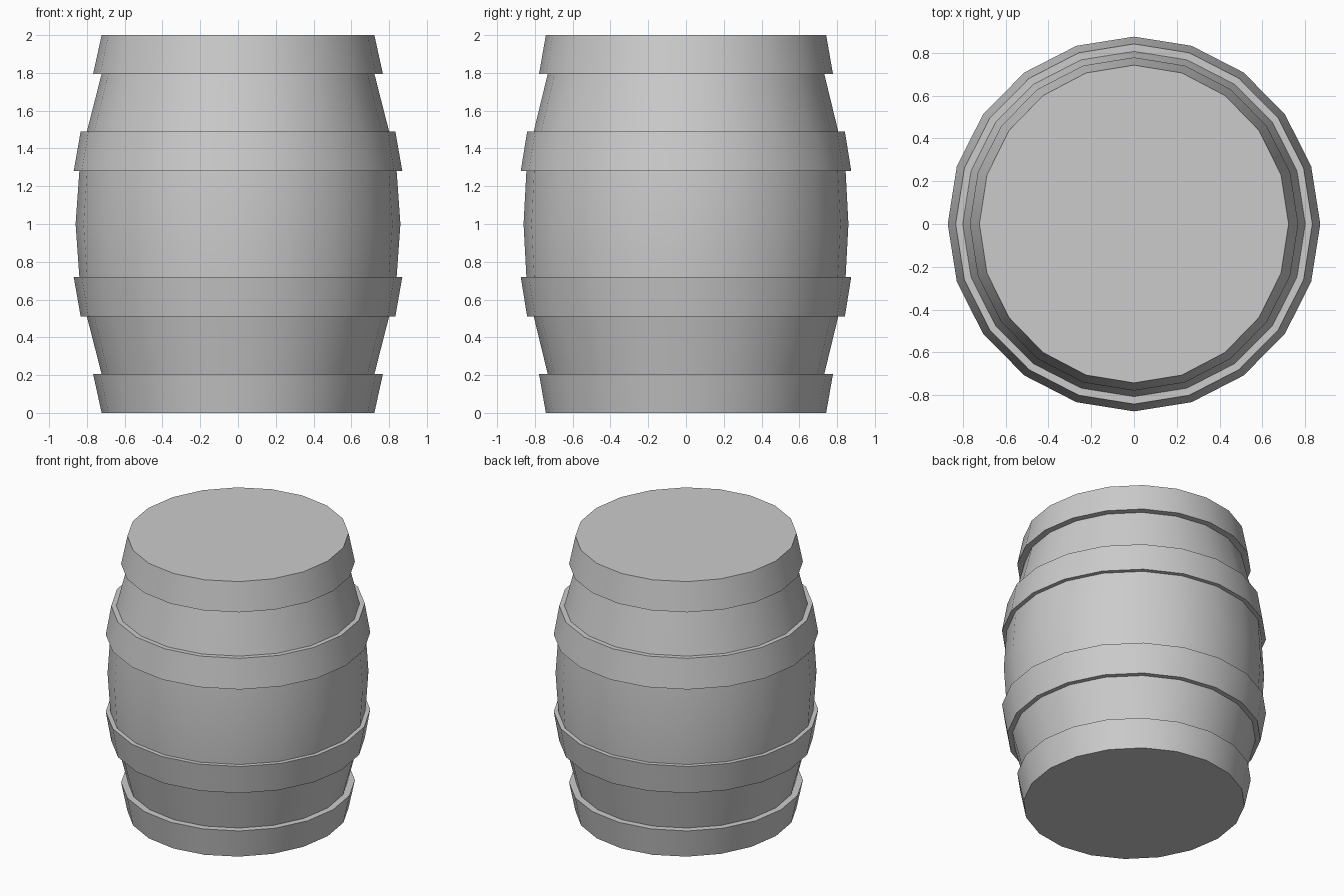
import bpy, bmesh, math

if "Cube" in bpy.data.objects:
    bpy.data.objects.remove(bpy.data.objects["Cube"])

SIDES = 20

# Upper half profile from the belly to the rim: (x radius, y radius, z)
upper = [
    (0.84, 0.845, 1.28), (0.87, 0.875, 1.28),   # middle hoop, underside
    (0.833, 0.841, 1.49), (0.80, 0.806, 1.49),  # middle hoop, top ledge
    (0.722, 0.732, 1.795), (0.767, 0.778, 1.795),  # end hoop, underside
    (0.722, 0.742, 2.0),                        # rim
]
# Mirror the profile about mid height
lower = [(rx, ry, 2.0 - z) for rx, ry, z in reversed(upper)]
profile = lower + [(0.86, 0.86, 1.0)] + upper


def lathe(name, profile):
    bm = bmesh.new()
    rings = []
    for rx, ry, z in profile:
        rings.append([bm.verts.new((rx * math.cos(2 * math.pi * i / SIDES),
                                    ry * math.sin(2 * math.pi * i / SIDES), z))
                      for i in range(SIDES)])
    for a, b in zip(rings, rings[1:]):
        for i in range(SIDES):
            j = (i + 1) % SIDES
            bm.faces.new((a[i], a[j], b[j], b[i]))
    # flat bottom and lid
    bm.faces.new(rings[0][::-1])
    bm.faces.new(rings[-1])
    mesh = bpy.data.meshes.new(name)
    bm.to_mesh(mesh)
    bm.free()
    obj = bpy.data.objects.new(name, mesh)
    bpy.context.collection.objects.link(obj)
    return obj


# Hooped barrel as one continuous skin
barrel = lathe("barrel", profile)
bpy.context.view_layer.objects.active = barrel
barrel.select_set(True)
bpy.ops.object.shade_smooth_by_angle(angle=math.radians(30))
